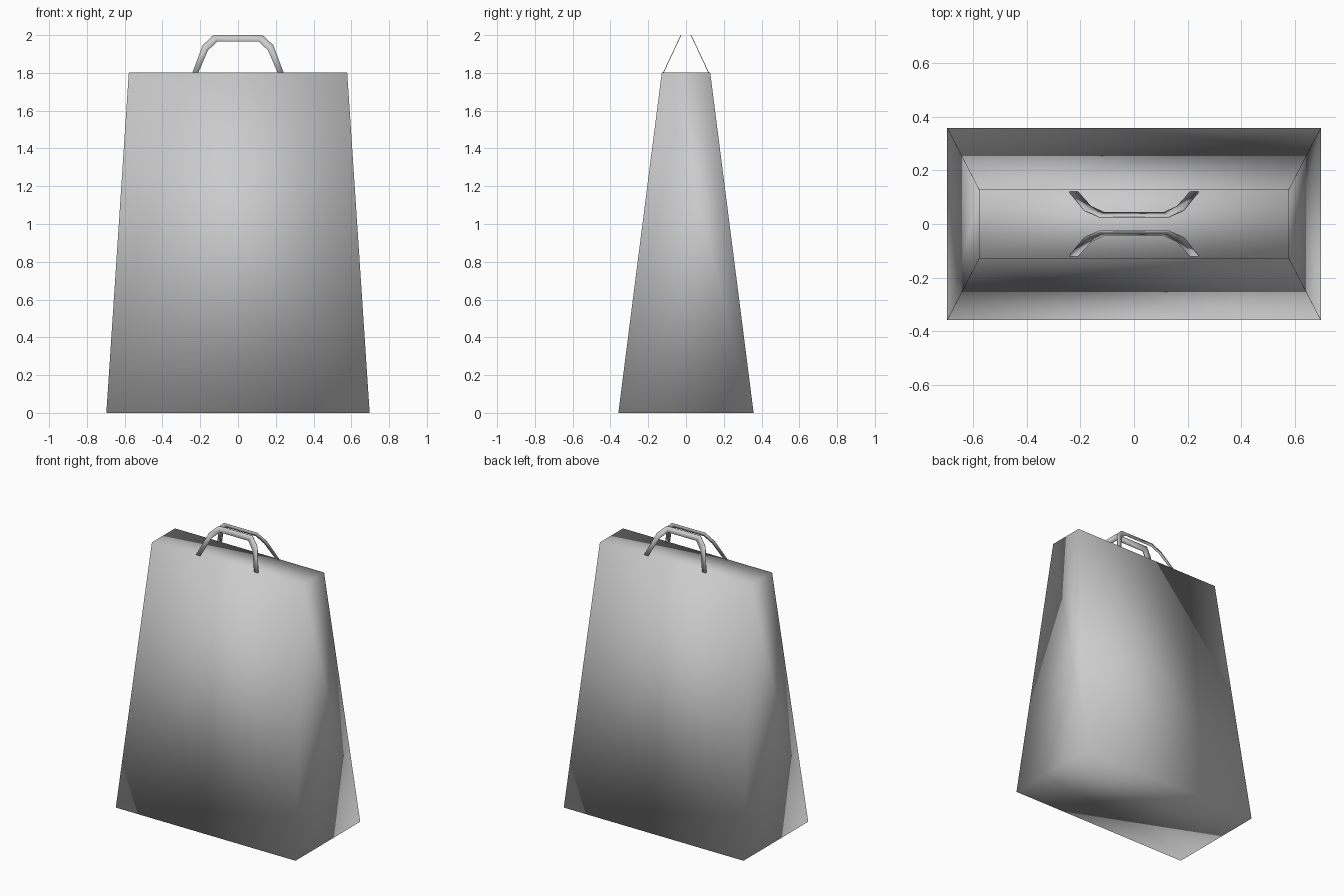
import bpy
import bmesh
from mathutils import Vector

cube = bpy.data.objects.get("Cube")
if cube:
    bpy.data.objects.remove(cube, do_unlink=True)

grey = bpy.data.materials.new("plain grey")
grey.use_nodes = True
GREY = (0.6, 0.6, 0.6, 1)
grey.diffuse_color = GREY
grey.node_tree.nodes["Principled BSDF"].inputs["Base Color"].default_value = GREY


def add_object(name, bm):
    """Turn a bmesh into a smooth grey object."""
    bmesh.ops.recalc_face_normals(bm, faces=bm.faces)
    for face in bm.faces:
        face.smooth = True
    mesh = bpy.data.meshes.new(name)
    bm.to_mesh(mesh)
    bm.free()
    mesh.materials.append(grey)
    obj = bpy.data.objects.new(name, mesh)
    bpy.context.collection.objects.link(obj)
    return obj


# Bag body: closed box tapering to a narrow top, softly shaded all round
RIM = 1.803
bm = bmesh.new()
bmesh.ops.create_cube(bm, size=2)
for v in bm.verts:
    half_x, half_y, z = (0.578, 0.128, RIM) if v.co.z > 0 else (0.697, 0.358, 0)
    v.co = Vector((v.co.x * half_x, v.co.y * half_y, z))
add_object("bag_body", bm)

# Handles: thin angular strips leaning towards each other
outer = [(0.241, RIM), (0.187, 1.947), (0.130, 2.0)]
inner = [(0.209, RIM), (0.159, 1.919), (0.110, 1.966)]


def arch(half):
    return [(-x, z) for x, z in half] + [(x, z) for x, z in reversed(half)]


def handle(name, side):
    bm = bmesh.new()

    def lean(point, offset):
        x, z = point
        y = 0.119 - (z - RIM) * 0.47 + offset
        return bm.verts.new((x, side * y, z))

    # Four long edges of the strip, joined into a closed thin bar
    rails = [[lean(p, off) for p in arch(half)]
             for half, off in ((outer, 0.002), (inner, 0.002),
                               (inner, -0.002), (outer, -0.002))]
    for a, b in zip(rails, rails[1:] + rails[:1]):
        for i in range(len(a) - 1):
            bm.faces.new((a[i], a[i + 1], b[i + 1], b[i]))
    for end in (0, -1):
        bm.faces.new([rail[end] for rail in rails])
    add_object(name, bm)


handle("front_handle", -1)
handle("back_handle", 1)
